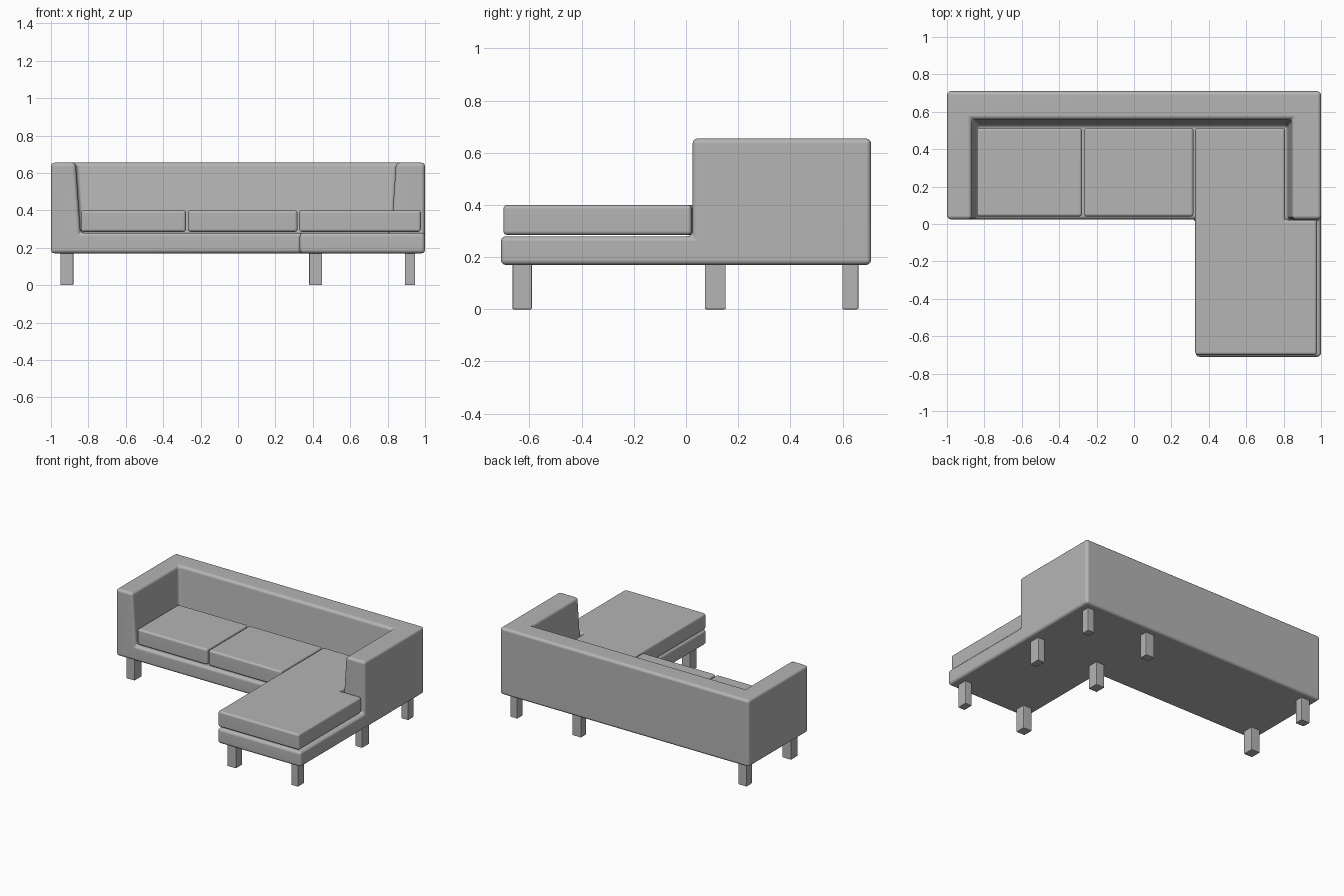
import bpy
import bmesh
import math

cube = bpy.data.objects.get("Cube")
if cube:
    bpy.data.objects.remove(cube, do_unlink=True)

grey = bpy.data.materials.new("grey_fabric")
grey.use_nodes = True
colour = (0.46, 0.46, 0.46, 1)
grey.diffuse_color = colour
grey.node_tree.nodes["Principled BSDF"].inputs["Base Color"].default_value = colour


def finish(name, bm, radius, segments=3):
    """Turn a bmesh into an object with rounded edges and clean shading."""
    bmesh.ops.recalc_face_normals(bm, faces=bm.faces)
    mesh = bpy.data.meshes.new(name)
    bm.to_mesh(mesh)
    bm.free()
    mesh.materials.append(grey)
    obj = bpy.data.objects.new(name, mesh)
    bpy.context.collection.objects.link(obj)
    bpy.ops.object.select_all(action='DESELECT')
    obj.select_set(True)
    bpy.context.view_layer.objects.active = obj
    bevel = obj.modifiers.new("rounded_edges", 'BEVEL')
    bevel.width = radius
    bevel.segments = segments
    bevel.limit_method = 'ANGLE'
    bevel.angle_limit = math.radians(30)
    bpy.ops.object.modifier_apply(modifier=bevel.name)
    bpy.ops.object.shade_smooth_by_angle(angle=math.radians(40))
    normals = obj.modifiers.new("flat_panels", 'WEIGHTED_NORMAL')
    normals.keep_sharp = True
    return obj


def slab(name, outline, low, high, radius, segments=3):
    """Extrude a flat outline from low to high."""
    bm = bmesh.new()
    face = bm.faces.new([bm.verts.new((x, y, low)) for x, y in outline])
    result = bmesh.ops.extrude_face_region(bm, geom=[face])
    for v in result["geom"]:
        if isinstance(v, bmesh.types.BMVert):
            v.co.z = high
    return finish(name, bm, radius, segments)


def rectangle(x0, x1, y0, y1):
    return [(x0, y0), (x1, y0), (x1, y1), (x0, y1)]


# Upholstered frame: L-shaped base, back and two arms in one shell
BOTTOM, SEAT, TOP = 0.17, 0.28, 0.655
ARM, FRONT, BACK, INNER = 0.025, -0.71, 0.71, 0.33
bm = bmesh.new()
corners = {
    # underside
    "a": (-1, ARM, BOTTOM), "b": (INNER, ARM, BOTTOM), "c": (INNER, FRONT, BOTTOM),
    "d": (1, FRONT, BOTTOM), "f": (1, BACK, BOTTOM), "g": (-1, BACK, BOTTOM),
    # seat deck
    "B": (INNER, ARM, SEAT), "C": (INNER, FRONT, SEAT), "D": (1, FRONT, SEAT),
    "E": (1, ARM, SEAT), "P": (-0.842, ARM, SEAT), "Q": (0.82, ARM, SEAT),
    "R": (0.82, 0.53, SEAT), "S": (-0.842, 0.53, SEAT),
    # top rim, with the inner walls leaning outward
    "1": (-1, ARM, TOP), "2": (-0.868, ARM, TOP), "3": (-0.868, 0.56, TOP),
    "4": (0.845, 0.56, TOP), "5": (0.845, ARM, TOP), "6": (1, ARM, TOP),
    "7": (1, BACK, TOP), "8": (-1, BACK, TOP),
}
verts = {key: bm.verts.new(co) for key, co in corners.items()}
panels = ("gfdcba", "abBP21", "bcCB", "cdDC", "df76ED", "fg87", "ga18",
          "EQ56", "PBCDEQRS", "PS32", "SR43", "RQ54", "12345678")
for panel in panels:
    bm.faces.new([verts[key] for key in panel])
finish("sofa_frame", bm, 0.02)

# Seat cushions
CUSHION_LOW, CUSHION_HIGH = 0.285, 0.4
for name, x0, x1 in (("right_cushion", -0.84, -0.278), ("middle_cushion", -0.268, 0.318)):
    slab(name, rectangle(x0, x1, 0.04, 0.513), CUSHION_LOW, CUSHION_HIGH, 0.015)

# Chaise cushion wraps around the front of the left arm
slab("chaise_cushion",
     [(0.327, -0.70), (0.978, -0.70), (0.978, 0.022), (0.808, 0.022),
      (0.808, 0.513), (0.327, 0.513)],
     CUSHION_LOW, CUSHION_HIGH, 0.015)

# Legs on a three by three grid, leaving out the open front right corner
columns = (("right", -0.915, 0.07), ("middle", 0.415, 0.07), ("left", 0.92, 0.055))
rows = (("front", -0.628, 0.075), ("centre", 0.112, 0.08), ("back", 0.63, 0.062))
for side, x, width in columns:
    for row, y, depth in rows:
        if side == "right" and row == "front":
            continue
        slab(f"{row}_{side}_leg",
             rectangle(x - width / 2, x + width / 2, y - depth / 2, y + depth / 2),
             0, BOTTOM + 0.02, 0.005, 2)
